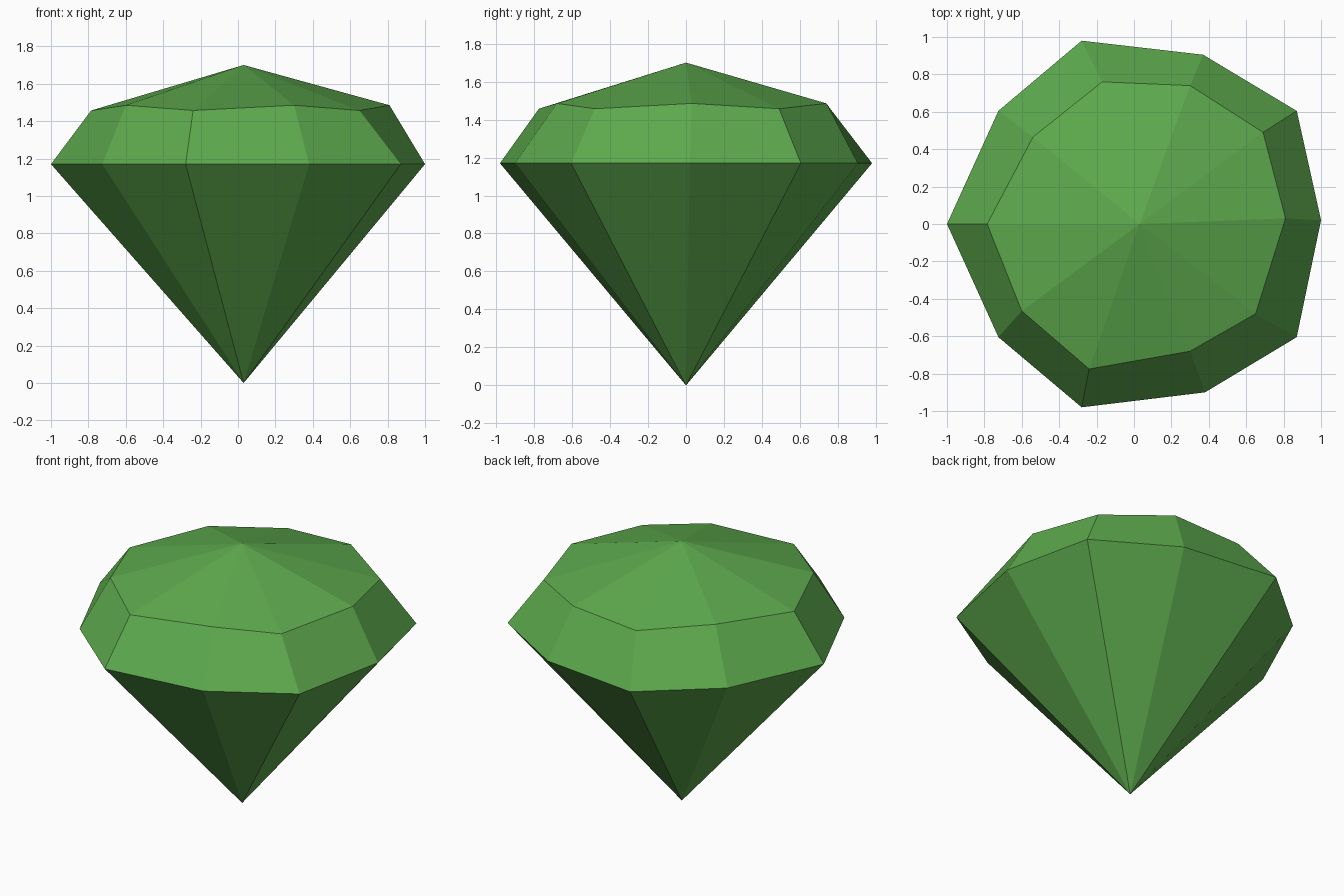
import bpy, bmesh

if "Cube" in bpy.data.objects:
    bpy.data.objects.remove(bpy.data.objects["Cube"])

green = bpy.data.materials.new("gem green")
green.diffuse_color = (0.11, 0.40, 0.075, 1)
green.use_nodes = True
green.node_tree.nodes["Principled BSDF"].inputs["Base Color"].default_value = green.diffuse_color

# Irregular ten-sided outlines, counter-clockwise from the right
GIRDLE_Z, TOP_Z, AXIS_X = 1.17, 1.70, 0.03
GIRDLE = [(1.0, 0.02), (0.87, 0.605), (0.37, 0.905), (-0.28, 0.98), (-0.725, 0.605),
          (-1.0, 0.0), (-0.725, -0.605), (-0.28, -0.98), (0.38, -0.90), (0.87, -0.605)]
CROWN = [(0.81, 0.03), (0.69, 0.49), (0.30, 0.74), (-0.17, 0.76), (-0.54, 0.465),
         (-0.785, 0.0), (-0.60, -0.465), (-0.24, -0.775), (0.30, -0.68), (0.65, -0.48)]

bm = bmesh.new()
girdle = [bm.verts.new((x, y, GIRDLE_Z)) for x, y in GIRDLE]
# Crown corners alternate slightly in height
crown = [bm.verts.new((x, y, 1.457 if i % 2 else 1.485)) for i, (x, y) in enumerate(CROWN)]
tip = bm.verts.new((AXIS_X, 0, 0))
apex = bm.verts.new((AXIS_X, 0, TOP_Z))

# Pavilion below, bevelled band, shallow crown on top
for i in range(len(GIRDLE)):
    j = (i + 1) % len(GIRDLE)
    bm.faces.new((tip, girdle[j], girdle[i]))
    bm.faces.new((girdle[i], girdle[j], crown[j], crown[i]))
    bm.faces.new((crown[i], crown[j], apex))
bmesh.ops.recalc_face_normals(bm, faces=bm.faces)

mesh = bpy.data.meshes.new("gemstone")
bm.to_mesh(mesh)
bm.free()
mesh.materials.append(green)
gem = bpy.data.objects.new("gemstone", mesh)
bpy.context.collection.objects.link(gem)
